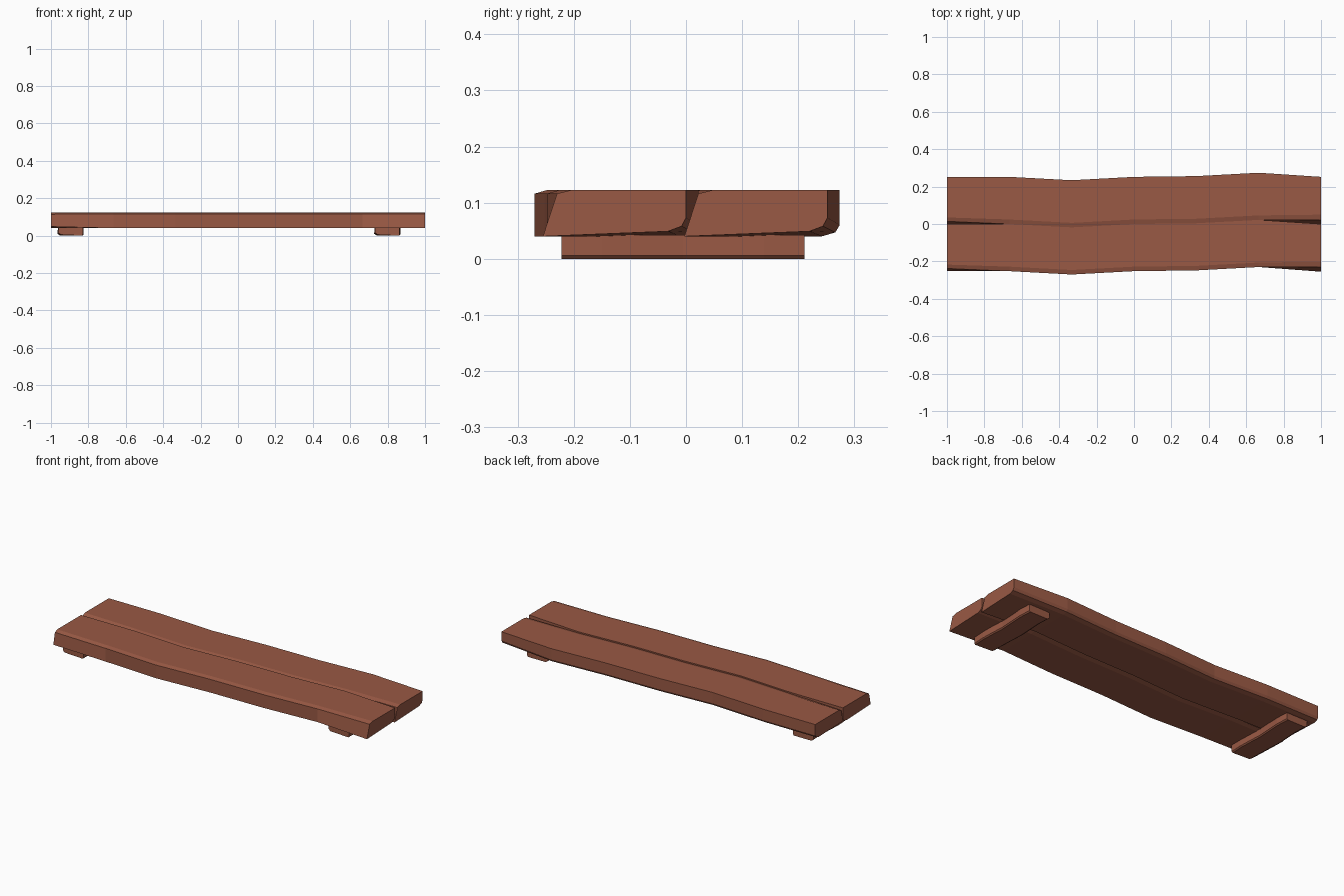
import bpy, bmesh

if "Cube" in bpy.data.objects:
    bpy.data.objects.remove(bpy.data.objects["Cube"])

wood = bpy.data.materials.new("reddish brown wood")
wood.diffuse_color = (0.32, 0.1, 0.058, 1)
wood.use_nodes = True
wood.node_tree.nodes["Principled BSDF"].inputs["Base Color"].default_value = wood.diffuse_color


def loft(name, sections):
    """Skin a list of equal-sized closed sections and cap both ends."""
    bm = bmesh.new()
    rings = [[bm.verts.new(p) for p in s] for s in sections]
    for a, b in zip(rings, rings[1:]):
        n = len(a)
        for i in range(n):
            j = (i + 1) % n
            bm.faces.new((a[i], a[j], b[j], b[i]))
    bm.faces.new(rings[0])
    bm.faces.new(rings[-1])
    bmesh.ops.recalc_face_normals(bm, faces=bm.faces)
    me = bpy.data.meshes.new(name)
    bm.to_mesh(me)
    bm.free()
    me.materials.append(wood)
    ob = bpy.data.objects.new(name, me)
    bpy.context.collection.objects.link(ob)


# Long planks: sideways wave along x, with twisted, worn ends
wave = [0, 0, -0.018, 0, 0.004, 0.022, 0]


def plank(name, y0):
    sections = []
    for i, off in enumerate(wave):
        x = -1 + i / 3
        t = 1 if i == 6 else 0      # right end twist
        e = 1 if i == 0 else 0      # left end wear
        profile = [(-0.003 * t, 0.04 + 0.008 * e),
                   (0.022 * t + 0.014 * e, 0.116 - 0.002 * e),
                   (0.024 + 0.026 * t + 0.011 * e, 0.123),
                   (0.252, 0.123),
                   (0.252, 0.060 + 0.013 * t),
                   (0.244, 0.047 + 0.011 * t),
                   (0.220, 0.040 + 0.009 * t)]
        sections.append([(x, y0 + off + y, z) for y, z in profile])
    loft(name, sections)


plank("front_plank", -0.252)
plank("back_plank", 0.0)

# Cross cleats underneath: short bars with a slight wave along y
cleat_wave = [0, 0.003, 0, -0.004, 0, 0.004, 0]
for name, cx in (("left_cleat", -0.895), ("right_cleat", 0.798)):
    sections = []
    for i, off in enumerate(cleat_wave):
        y = -0.222 + 0.433 * i / 6
        low = 0.005 if i == 0 else 0
        profile = [(-0.064, 0.042), (-0.066, 0.010 + low), (-0.052, low),
                   (0.060, 0), (0.066, 0.006), (0.066, 0.042)]
        sections.append([(cx + off + x, y, z) for x, z in profile])
    loft(name, sections)
